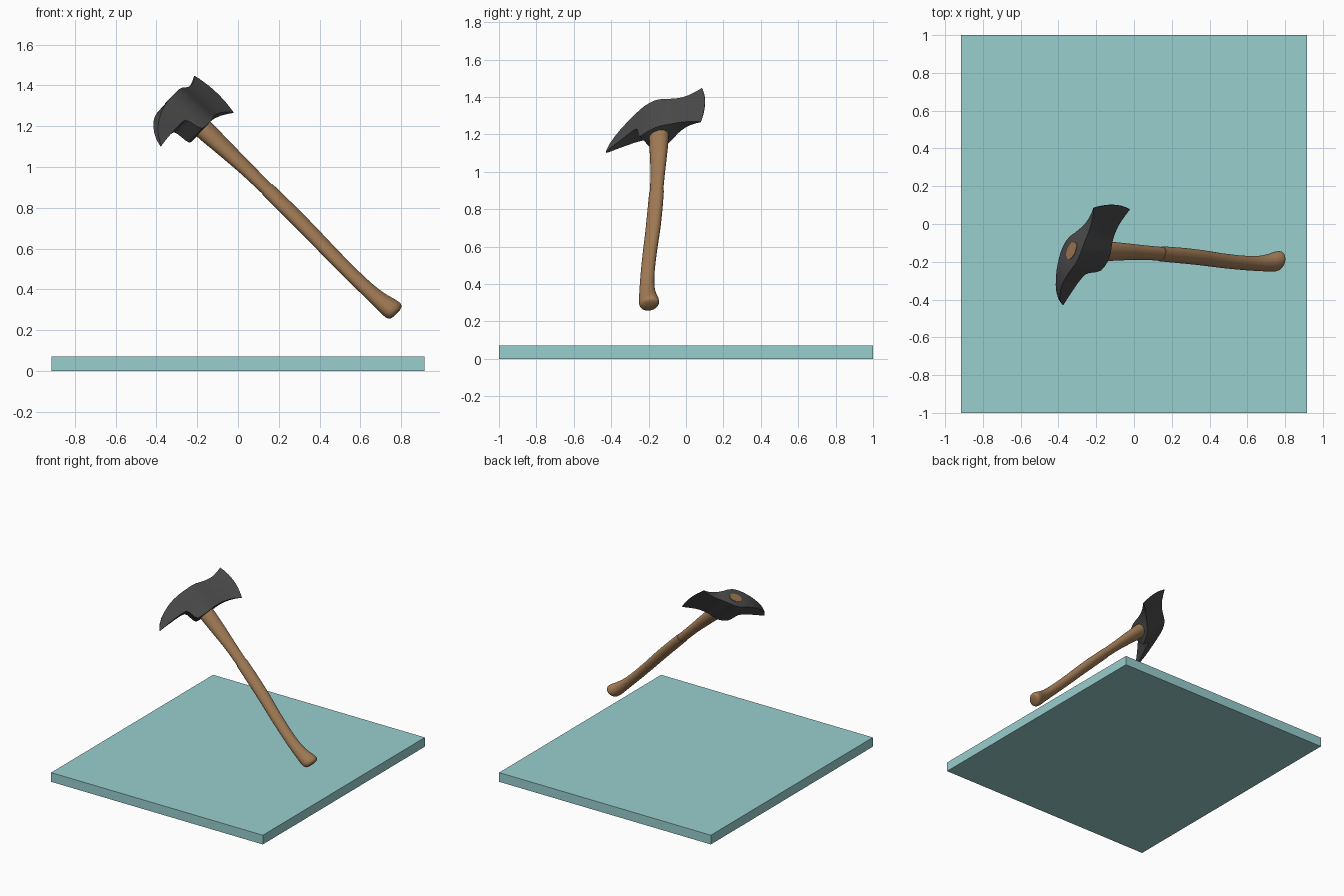
import bpy, bmesh, math
from mathutils import Vector

if "Cube" in bpy.data.objects:
    bpy.data.objects.remove(bpy.data.objects["Cube"])

# Axe frame: D runs down the handle, W points to the blade, T is the thickness
EYE = Vector((-0.33, -0.14, 1.335))
D = Vector((0.727, -0.0275, -0.682)).normalized()
W = Vector((0.415, 0.815, 0.405))
W = (W - D * W.dot(D)).normalized()
T = D.cross(W).normalized()


def place(d, w, t):
    return EYE + D * d + W * w + T * t


def material(name, rgb):
    m = bpy.data.materials.new(name)
    m.diffuse_color = (*rgb, 1)
    m.use_nodes = True
    m.node_tree.nodes["Principled BSDF"].inputs["Base Color"].default_value = m.diffuse_color
    return m


def loft(name, rings, mat, angle):
    """Skin a list of closed rings and cap both ends."""
    bm = bmesh.new()
    vs = [[bm.verts.new(p) for p in r] for r in rings]
    n = len(vs[0])
    for a, b in zip(vs, vs[1:]):
        for i in range(n):
            j = (i + 1) % n
            bm.faces.new((a[i], a[j], b[j], b[i]))
    bm.faces.new(vs[0])
    bm.faces.new(vs[-1])
    bmesh.ops.recalc_face_normals(bm, faces=bm.faces)
    me = bpy.data.meshes.new(name)
    bm.to_mesh(me)
    bm.free()
    me.materials.append(mat)
    ob = bpy.data.objects.new(name, me)
    bpy.context.collection.objects.link(ob)
    bpy.ops.object.select_all(action='DESELECT')
    ob.select_set(True)
    bpy.context.view_layer.objects.active = ob
    bpy.ops.object.shade_smooth_by_angle(angle=math.radians(angle))
    return ob


def smooth(pts, steps):
    """Catmull-Rom interpolation of tuples."""
    p = [pts[0]] + list(pts) + [pts[-1]]
    out = []
    for a, b, c, e in zip(p, p[1:], p[2:], p[3:]):
        for k in range(steps):
            s = k / steps
            out.append(tuple(
                0.5 * (2 * y + (z - x) * s + (2 * x - 5 * y + 4 * z - q) * s * s
                       + (3 * y - x - 3 * z + q) * s ** 3)
                for x, y, z, q in zip(a, b, c, e)))
    return out + [pts[-1]]


steel = material("dark steel", (0.07, 0.07, 0.07))
wood = material("brown wood", (0.36, 0.20, 0.092))
teal = material("pale teal", (0.32, 0.62, 0.62))

# Base slab
bpy.ops.mesh.primitive_cube_add(size=1, location=(0, 0, 0.036))
slab = bpy.context.object
slab.name = "base_slab"
slab.scale = (1.83, 2.0, 0.072)
slab.data.materials.append(teal)

# Handle: (d, w, half width along W, half thickness along T)
upper = [(-0.003, 0, 0.052, 0.030), (0.12, 0, 0.054, 0.040), (0.22, 0.002, 0.056, 0.045),
         (0.36, 0.004, 0.050, 0.038), (0.50, 0.004, 0.042, 0.032), (0.65, 0.0, 0.039, 0.029)]
grip = [(0.65, 0.0, 0.043, 0.032), (0.80, -0.006, 0.044, 0.033), (0.95, -0.015, 0.043, 0.033),
        (1.10, -0.028, 0.041, 0.032), (1.25, -0.037, 0.040, 0.032), (1.36, -0.038, 0.042, 0.034),
        (1.43, -0.032, 0.048, 0.039), (1.48, -0.023, 0.056, 0.045), (1.508, -0.018, 0.056, 0.045),
        (1.523, -0.016, 0.046, 0.037), (1.529, -0.015, 0.026, 0.020)]
SIDES = 28


def oval(d, w, hw, ht):
    return [place(d, w + hw * math.cos(a), ht * math.sin(a))
            for a in (2 * math.pi * i / SIDES for i in range(SIDES))]


loft("handle_upper", [oval(*s) for s in smooth(upper, 4)], wood, 40)
loft("handle_grip", [oval(*s) for s in smooth(grip, 4)], wood, 50)

# Axe head: (w, top d, bottom d, half thickness), from pick tip to blade edge
head = [(-0.346, 0.127, 0.133, 0.004), (-0.32, 0.092, 0.130, 0.010), (-0.28, 0.060, 0.127, 0.017),
        (-0.24, 0.038, 0.125, 0.024), (-0.19, 0.018, 0.123, 0.033), (-0.15, 0.008, 0.123, 0.042),
        (-0.118, 0.003, 0.128, 0.049), (-0.105, 0.002, 0.148, 0.052), (-0.095, 0.001, 0.195, 0.055),
        (-0.082, 0.0, 0.216, 0.058), (-0.05, 0.0, 0.220, 0.065), (-0.015, 0.0, 0.220, 0.068),
        (0.02, 0.0, 0.218, 0.066), (0.055, 0.004, 0.214, 0.057), (0.09, 0.012, 0.212, 0.043),
        (0.125, 0.020, 0.214, 0.032), (0.16, 0.025, 0.219, 0.023), (0.20, 0.024, 0.230, 0.015),
        (0.24, 0.015, 0.247, 0.008), (0.277, 0.002, 0.266, 0.0015)]
ROWS = 10


def head_ring(w, top, bottom, ht):
    bulge = 0.024 * (max(0, w) / 0.277) ** 2   # bowed cutting edge
    ring = []
    for side in (1, -1):
        for i in range(ROWS + 1):
            v = side * (2 * i / ROWS - 1)
            d = (top + bottom) / 2 + v * (bottom - top) / 2
            ring.append(place(d, w + bulge * (1 - v * v), side * ht))
    return ring


loft("axe_head", [head_ring(*s) for s in head], steel, 40)
